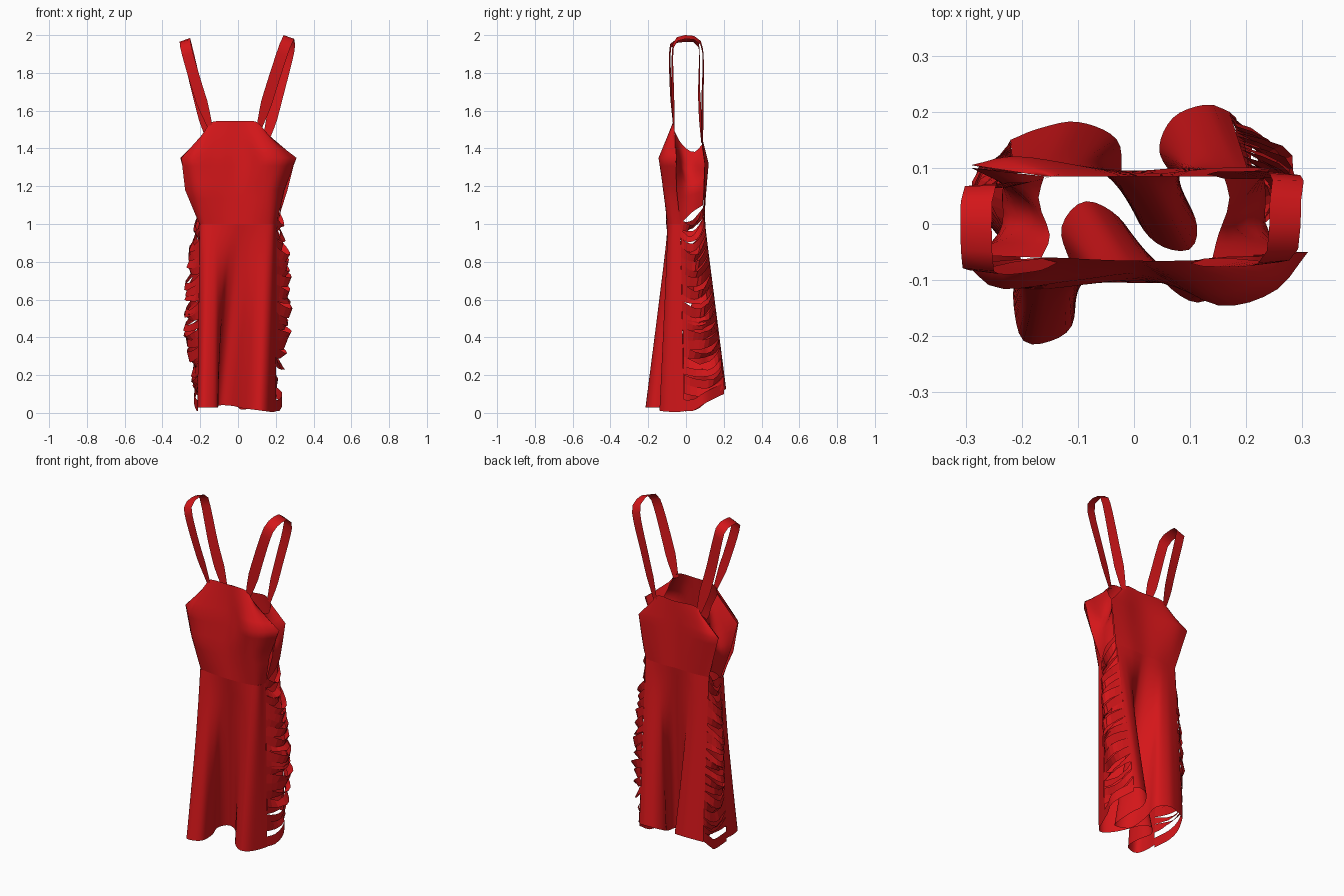
import bpy, math, random
from mathutils import Vector

if "Cube" in bpy.data.objects:
    bpy.data.objects.remove(bpy.data.objects["Cube"])

random.seed(4)
red = bpy.data.materials.new("red_cloth")
red.diffuse_color = (0.66, 0.008, 0.01, 1)
red.use_nodes = True
red.node_tree.nodes["Principled BSDF"].inputs["Base Color"].default_value = red.diffuse_color


def spline(pts, t):
    """Point on a smooth curve through pts, t in 0..1."""
    n = len(pts) - 1
    i = min(int(t * n), n - 1)
    f = t * n - i
    b, c = pts[i], pts[i + 1]
    a = pts[i - 1] if i > 0 else b * 2 - c
    d = pts[i + 2] if i + 2 <= n else c * 2 - b
    return 0.5 * (2 * b + (c - a) * f + (2 * a - 5 * b + 4 * c - d) * f * f
                  + (3 * b - a - 3 * c + d) * f ** 3)


def straight(pts, t):
    n = len(pts) - 1
    i = min(int(t * n), n - 1)
    return pts[i].lerp(pts[i + 1], t * n - i)


def even(pts, n):
    """n + 1 points evenly spaced along the curve."""
    fine = [spline(pts, i / 200) for i in range(201)]
    dist = [0]
    for a, b in zip(fine, fine[1:]):
        dist.append(dist[-1] + (b - a).length)
    out, k = [], 0
    for i in range(n + 1):
        d = dist[-1] * i / n
        while k < 199 and dist[k + 1] < d:
            k += 1
        out.append(fine[k].lerp(fine[k + 1], (d - dist[k]) / max(dist[k + 1] - dist[k], 1e-9)))
    return out


def sheet(name, grid, smooth=True):
    """Cloth surface from a grid of points."""
    w = len(grid[0])
    faces = [(r * w + c, r * w + c + 1, (r + 1) * w + c + 1, (r + 1) * w + c)
             for r in range(len(grid) - 1) for c in range(w - 1)]
    me = bpy.data.meshes.new(name)
    me.from_pydata([p for row in grid for p in row], [], faces)
    me.materials.append(red)
    for p in me.polygons:
        p.use_smooth = smooth
    ob = bpy.data.objects.new(name, me)
    bpy.context.collection.objects.link(ob)
    return ob


def loft(name, rows, across, down):
    rows = [even([Vector(p) for p in r], across) for r in rows]
    cols = [[r[c] for r in rows] for c in range(across + 1)]
    return sheet(name, [[straight(col, j / down) for col in cols] for j in range(down + 1)])


def level(z, pts):
    return [(x, y, z) for x, y in pts]


# Bodice front and back
front_waist = level(1.0, [(-.205, -.04), (-.18, -.085), (0, -.105), (.17, -.09), (.205, -.03)])
loft("bodice_front", [
    [(-.165, -.06, 1.5), (-.14, -.06, 1.54), (-.02, -.065, 1.545), (.1, -.065, 1.54), (.14, -.06, 1.48)],
    level(1.35, [(-.3, -.07), (-.24, -.115), (-.1, -.1), (.03, -.09), (.15, -.145), (.25, -.12), (.31, -.05)]),
    level(1.18, [(-.28, -.05), (-.2, -.115), (0, -.1), (.17, -.12), (.245, -.05)]),
    front_waist], 24, 12)

back_waist = level(1.06, [(-.215, .09), (-.1, .1), (0, .095), (.1, .1), (.205, .09)])
loft("bodice_back", [
    [(-.16, .085, 1.42), (-.12, .085, 1.46), (.02, .085, 1.455), (.12, .085, 1.46), (.16, .085, 1.42)],
    level(1.32, [(-.29, .105), (-.2, .12), (0, .09), (.15, .1), (.245, .1)]),
    back_waist], 24, 12)

# Bodice sides, folded inward under the arms
for side, s, bx in (("left", -1, .29), ("right", 1, .245)):
    rows = [
        [(.14 if s > 0 else .165, -.06, 1.49), (.15, -.02, 1.42), (.17, .04, 1.38), (.16, .085, 1.42)],
        [(.305, -.055, 1.35), (.19, -.01, 1.29), (.2, .05, 1.31), (bx, .1, 1.32)],
        [(.262, -.05, 1.18), (.235, 0, 1.18), (.235, .05, 1.19), (.23, .095, 1.2)],
        [(.205, -.03, 1.0), (.225, .03, 1.06), (.215, .09, 1.1)]]
    loft("bodice_side_" + side, [[(s * x, y, z) for x, y, z in r] for r in rows], 8, 12)

# Skirt front and back, flaring into deep folds at the hem
front_hem = [(-.212, -.08), (-.215, -.14), (-.2, -.205), (-.16, -.212), (-.11, -.18), (-.108, -.09),
             (-.13, -.01), (-.09, .04), (-.03, .015), (.02, -.055), (.06, -.11), (.11, -.14),
             (.15, -.12), (.18, -.06), (.2, -.01)]
loft("skirt_front", [front_waist,
     [(x, y, .028 + .14 * max(0, y + .05) - .13 * max(0, x)) for x, y in front_hem]], 56, 24)

back_hem = [(-.22, .15), (-.17, .17), (-.1, .182), (-.03, .15), (-.02, .08), (.01, .0), (.05, -.04),
            (.1, -.045), (.112, .0), (.08, .07), (.045, .13), (.07, .19), (.13, .213), (.17, .2)]
loft("skirt_back", [back_waist, [(x, y, .02 + .5 * max(0, y)) for x, y in back_hem]], 56, 24)

# Side openings: size, front edge at waist and hem, back edge at waist and hem
openings = {
    "left": (.85, -1, (.205, -.04), (.212, -.08), (.215, .09), (.22, .15)),
    "right": (1, 1, (.205, -.03), (.2, -.01), (.205, .09), (.17, .2))}
for side, (size, s, f0, f1, b0, b1) in openings.items():
    # Slashed strips: sagging, twisted ribbons from front edge to back edge
    count = 19
    for i in range(count):
        u = i / (count - 1)
        a = Vector((*f0, 1.0)).lerp(Vector((*f1, .13)), u)
        b = Vector((*b0, 1.06)).lerp(Vector((*b1, .17)), u)
        bulge = size * (.015 + .07 * math.sin(math.pi * min(1, u * 1.05)) + random.uniform(-.02, .012))
        sag = random.uniform(.03, .08) * (1 - .4 * u)
        width = random.uniform(.04, .06)
        turn = random.uniform(-1.1, 1.1)
        rows = []
        for k in range(9):
            t = k / 8
            h = math.sin(math.pi * t)
            out = math.sin(math.pi * t ** 1.2)
            c = a.lerp(b, t) + Vector((bulge * out, .03 * u * out, -sag * h))
            ang = turn * h + random.uniform(-.3, .3) * h
            w = Vector((.7 * math.sin(ang), .3 * math.sin(ang), math.cos(ang))) * width / 2
            rows.append([Vector((s * p.x, p.y, max(p.z, .03))) for p in (c - w, c + w)])
        sheet(f"side_strip_{side}_{i + 1}", rows, smooth=False)

    # Uncut band closing the hem at the side
    edge = [(*f1, .01), (.22, .04, .012), (.232, .1, .05), (*b1, .1)]
    loft("hem_band_" + side, [[(s * x, y, z + h) for x, y, z in edge] for h in (.06, 0)], 10, 2)

# Shoulder straps: ribbons looping from front to back, slightly turned
straps = {
    "right": [(.112, -.065, 1.51), (.175, -.07, 1.72), (.24, -.07, 1.92), (.265, -.045, 1.98),
              (.27, .045, 1.985), (.27, .088, 1.92), (.21, .088, 1.68), (.145, .085, 1.43)],
    "left": [(-.15, -.065, 1.52), (-.215, -.08, 1.72), (-.27, -.085, 1.91), (-.28, -.06, 1.965),
             (-.28, .05, 1.97), (-.265, .07, 1.91), (-.21, .07, 1.68), (-.145, .085, 1.43)]}
for side, pts in straps.items():
    s = 1 if side == "right" else -1
    grid = []
    for i, c in enumerate(even([Vector(p) for p in pts], 26)):
        half = .015 + .015 * min(1, 3 * math.sin(math.pi * i / 26))
        across = Vector((s * .93, .25 * math.cos(math.pi * i / 26), -.33))
        grid.append([c - across * half, c + across * half])
    sheet("strap_" + side, grid)
